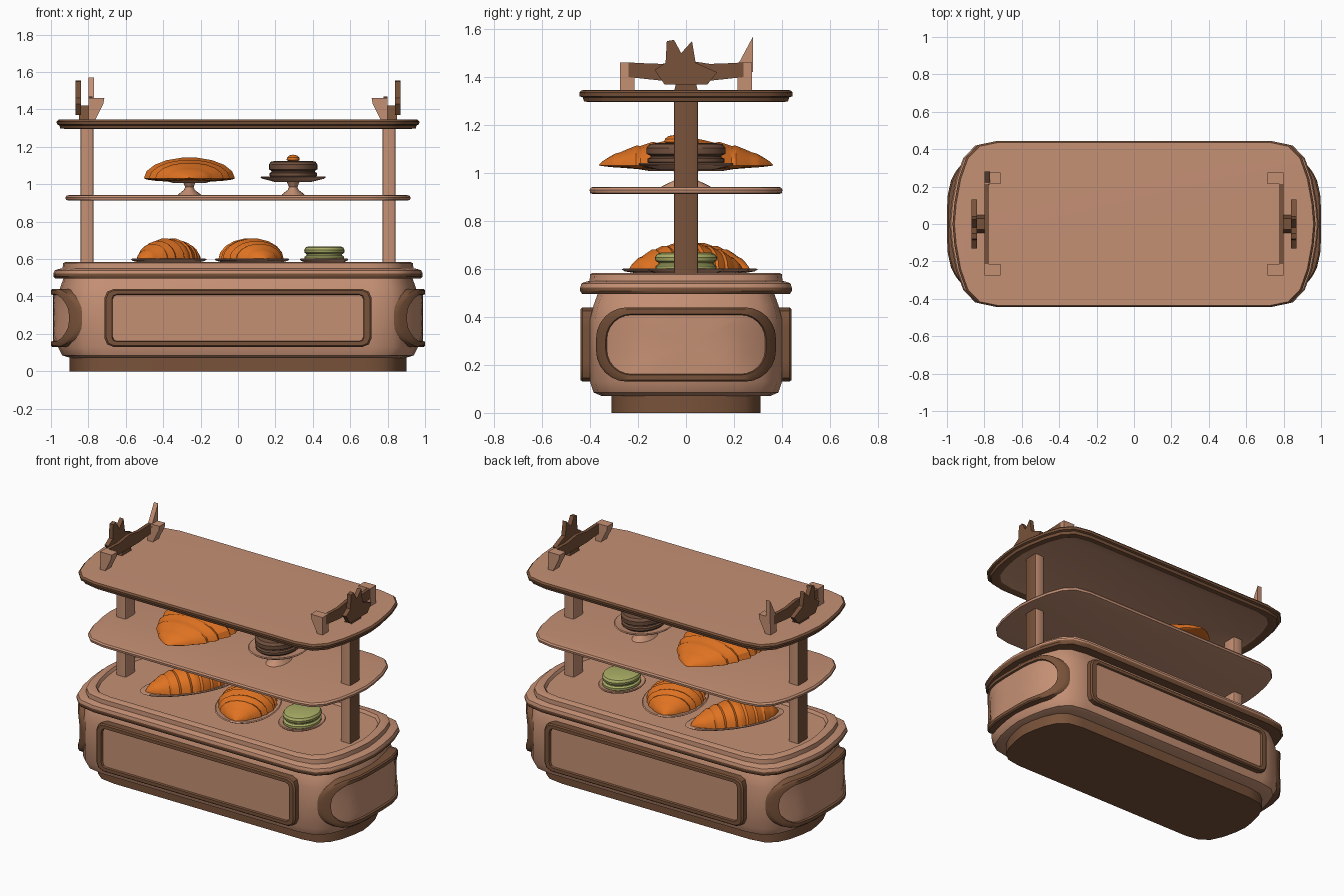
import bpy, bmesh, math
from mathutils import Vector

if "Cube" in bpy.data.objects:
    bpy.data.objects.remove(bpy.data.objects["Cube"])

COLOURS = [("tan_wood", (0.56, 0.28, 0.175)), ("dark_trim", (0.19, 0.085, 0.042)),
           ("pastry_orange", (0.74, 0.17, 0.016)), ("pale_green", (0.40, 0.42, 0.13)),
           ("cake_brown", (0.16, 0.078, 0.046))]
MATS = []
for n, c in COLOURS:
    m = bpy.data.materials.new(n)
    m.diffuse_color = (*c, 1)
    m.use_nodes = True
    m.node_tree.nodes["Principled BSDF"].inputs["Base Color"].default_value = m.diffuse_color
    MATS.append(m)
TAN, DARK, ORANGE, GREEN, BROWN = range(5)


def skin(name, rings, mats, cap0=None, cap1=None, angle=35):
    """Join closed rings of points into a capped solid; one material per band."""
    bm = bmesh.new()
    vs = [[bm.verts.new(p) for p in r] for r in rings]
    n = len(rings[0])
    if isinstance(mats, int):
        mats = [mats] * (len(rings) - 1)
    for a, b, m in zip(vs, vs[1:], mats):
        for i in range(n):
            f = bm.faces.new((a[i], a[(i + 1) % n], b[(i + 1) % n], b[i]))
            f.material_index = m
    bm.faces.new(vs[0]).material_index = mats[0] if cap0 is None else cap0
    bm.faces.new(vs[-1]).material_index = mats[-1] if cap1 is None else cap1
    bmesh.ops.recalc_face_normals(bm, faces=bm.faces)
    me = bpy.data.meshes.new(name)
    bm.to_mesh(me)
    bm.free()
    for m in MATS:
        me.materials.append(m)
    ob = bpy.data.objects.new(name, me)
    bpy.context.collection.objects.link(ob)
    bpy.ops.object.select_all(action='DESELECT')
    ob.select_set(True)
    bpy.context.view_layer.objects.active = ob
    bpy.ops.object.shade_smooth_by_angle(angle=math.radians(angle))
    return ob


# Rounded plan shared by the counter, shelf and canopy
QUARTER = [(1, 0), (.99, .25), (.965, .55), (.925, .8), (.86, .95), (.75, 1)]
PLAN = (QUARTER + [(-x, y) for x, y in reversed(QUARTER)]
        + [(-x, -y) for x, y in QUARTER[1:]] + [(x, -y) for x, y in reversed(QUARTER[1:])])


def slab(name, levels, mats, **kw):
    rings = [[Vector((x * hx, y * hy, z)) for x, y in PLAN] for hx, hy, z in levels]
    return skin(name, rings, mats, **kw)


def lathe(name, profile, loc, mats, a=1, b=1, turn=0, n=28):
    """Round (or oval) part; a, b scale the radius, turn is in degrees."""
    c, s = math.cos(math.radians(turn)), math.sin(math.radians(turn))
    rings = []
    for r, z in profile:
        ring = []
        for i in range(n):
            t = 2 * math.pi * i / n
            u, v = a * r * math.cos(t), b * r * math.sin(t)
            ring.append(Vector((loc[0] + u * c - v * s, loc[1] + u * s + v * c, loc[2] + z)))
        rings.append(ring)
    return skin(name, rings, mats)


def rounded_rect(hu, hv, r, seg, side):
    pts = []
    for k, (su, sv) in enumerate([(1, 1), (-1, 1), (-1, -1), (1, -1)]):
        for i in range(seg + 1):
            t = math.pi / 2 * (k + i / seg)
            pts.append((su * (hu - r) + r * math.cos(t), sv * (hv - r) + r * math.sin(t)))
    out = []
    for i, p in enumerate(pts):
        q = pts[(i + 1) % len(pts)]
        steps = side if i % (seg + 1) == seg else 1
        out += [(p[0] + (q[0] - p[0]) * k / steps, p[1] + (q[1] - p[1]) * k / steps)
                for k in range(steps)]
    return out


def panel(name, hu, hv, r, seg, deep, place):
    """Dark raised frame around a tan infill, laid on a surface by place(u, v, depth)."""
    spec = [(0, deep), (0, .008), (.01, 0), (.04, 0), (.045, .012)]
    rings = []
    for inset, d in spec:
        ring = rounded_rect(hu - inset, hv - inset * .7, max(r - inset * .6, .01), seg, 6)
        rings.append([place(u, v, d) for u, v in ring])
    inner = rounded_rect(hu - .045, hv - .032, max(r - .027, .01), seg, 6)
    for k in (.75, .5, .25, .02):
        rings.append([place(u * k, v * k, .012) for u, v in inner])
    skin(name, rings, [DARK] * 4 + [TAN] * 4)


def prism(name, pts, place, lo, hi, mat):
    skin(name, [[place(p, lo) for p in pts], [place(p, hi) for p in pts]], mat, angle=20)


# Counter: plinth, bulging body, rim and shallow tray
slab("plinth", [(.90, .31, 0), (.90, .31, .09)], DARK)
slab("counter_body", [(.89, .35, .07), (.94, .385, .085), (.963, .40, .13), (.963, .40, .39),
                      (.95, .385, .45), (.93, .365, .505)], TAN)
slab("counter_rim", [(.95, .40, .497), (.978, .433, .495), (.987, .441, .508), (.987, .441, .522),
                     (.98, .436, .54), (.955, .413, .548), (.938, .402, .55), (.935, .40, .578),
                     (.925, .39, .583), (.89, .355, .583), (.88, .345, .565)],
     [DARK] * 3 + [TAN] * 7)

# Framed panels on the four sides
for s, side in ((-1, "front"), (1, "back")):
    panel(side + "_panel", .715, .155, .05, 2, .08,
          lambda u, v, d, s=s: Vector((u, s * (.44 - d), .285 + v)))
for s, side in ((-1, "left"), (1, "right")):
    panel(side + "_panel", .375, .155, .13, 6, .08,
          lambda u, v, d, s=s: Vector((s * (1 - d - .15 * (abs(u) / .375) ** 4), u, .285 + v)))

# Shelf and canopy
slab("middle_shelf", [(.90, .385, .912), (.92, .40, .916), (.923, .402, .93), (.915, .396, .94),
                      (.90, .385, .942)], TAN)
slab("canopy", [(.90, .38, 1.305), (.92, .40, 1.296), (.95, .425, 1.298), (.955, .43, 1.315),
                (.968, .443, 1.32), (.97, .445, 1.335), (.96, .437, 1.345), (.90, .385, 1.346)],
     [DARK] * 6 + [TAN], cap0=TAN, cap1=TAN)

# Posts with dark outer faces, and the brackets on the canopy
FOOT = [(.765, 1.34), (.80, 1.34), (.80, 1.46), (.715, 1.46), (.72, 1.43)]
CREST = [(-.13, 1.43), (-.09, 1.37), (.09, 1.37), (.13, 1.42), (.04, 1.46), (.025, 1.55),
         (-.02, 1.50), (-.05, 1.555), (-.08, 1.55), (-.085, 1.46)]
BAR = [(-.24, 1.40), (-.1, 1.385), (.1, 1.385), (.24, 1.40), (.24, 1.46), (.1, 1.455),
       (0, 1.47), (-.1, 1.455), (-.24, 1.46)]
for s, side in ((-1, "left"), (1, "right")):
    post = rounded_rect(.035, .05, .01, 2, 1)
    ob = skin(side + "_post", [[Vector((s * .807 + u, v, z)) for u, v in post]
                               for z in (.56, 1.31)], TAN)
    for f in ob.data.polygons:
        if f.normal.x * s > .7:
            f.material_index = DARK
    along_x = lambda p, x, s=s: Vector((s * x, p[0], p[1]))
    along_y = lambda p, y, s=s: Vector((s * p[0], y, p[1]))
    prism(side + "_bracket_bar", BAR, along_x, .778, .80, DARK)
    prism(side + "_bracket_crest", CREST, along_x, .84, .868, DARK)
    prism(side + "_crest_base", [(-.05, 1.34), (.05, 1.34), (.03, 1.42), (-.03, 1.42)],
          along_x, .80, .85, DARK)
    for y0, end in ((-.275, "front"), (.215, "back")):
        prism(side + "_bracket_foot_" + end, FOOT, along_y, y0, y0 + .06, TAN)
prism("left_bracket_spike", [(.21, 1.44), (.28, 1.42), (.28, 1.57)],
      lambda p, x: Vector((x, p[0], p[1])), -.80, -.77, TAN)


# Plates, stands and pastries
def plate(name, x, y, z, a, b, turn=0):
    lathe(name, [(.02, 0), (.55, 0), (.95, .018), (1, .026), (.97, .03), (.6, .014), (.02, .012)],
          (x, y, z), TAN, a, b, turn)


def croissant(name, x, y, z, a, b, h, turn):
    c, s = math.cos(math.radians(turn)), math.sin(math.radians(turn))
    rings, nt, na = [], 42, 18
    for i in range(nt + 1):
        t = -.995 + 1.99 * i / nt
        env = (1 - abs(t) ** 1.9) ** .75
        env *= 1 + .09 * (((abs(t) * 4.5 + .5) % 1) * -1 + .5)
        ring = []
        for k in range(na):
            g = 2 * math.pi * k / na
            u, v = a * t, b * env * math.cos(g)
            w = h * env * math.sin(g) if math.sin(g) > 0 else .02 * env * math.sin(g)
            ring.append(Vector((x + u * c - v * s, y + u * s + v * c, z + w)))
        rings.append(ring)
    skin(name, rings, ORANGE, angle=28)


plate("left_plate", -.37, .03, .572, .31, .135, 57)
croissant("left_croissant", -.37, .03, .597, .28, .125, .112, 57)
plate("middle_plate", .075, 0, .572, .275, .19, 108)
croissant("middle_croissant", .07, 0, .597, .25, .17, .112, 108)
plate("green_cake_plate", .46, 0, .572, .13, .16)
lathe("green_cake", [(.02, 0), (.85, 0), (.98, .01), (.98, .024), (.88, .032), (.88, .038),
                     (.98, .046), (1, .06), (.93, .074), (.8, .08), (.02, .08)],
      (.462, 0, .588), GREEN, .108, .13)

STAND = [(.055, 0), (.052, .006), (.025, .03), (.02, .045), (.03, .075)]
for x, name in ((-.26, "croissant"), (.295, "cake")):
    lathe(name + "_stand", STAND, (x, 0, .94), TAN, 1.15, 1.9, 0, 20)
plate("croissant_stand_plate", -.26, 0, 1.008, .165, .27)
croissant("shelf_croissant", -.26, 0, 1.032, .365, .24, .11, 90)
plate("cake_stand_plate", .295, 0, 1.012, .175, .20)
lathe("cake", [(.02, 0), (.85, 0), (.97, .015), (.97, .03), (.9, .036), (.9, .042), (1, .05),
               (1, .075), (.92, .09), (.75, .095), (.02, .09)],
      (.295, 0, 1.03), BROWN, .13, .165)
lathe("cake_topping", [(.6, 0), (1, .01), (.95, .022), (.6, .034), (.05, .038)],
      (.295, -.05, 1.12), ORANGE, .035, .04, 0, 12)
